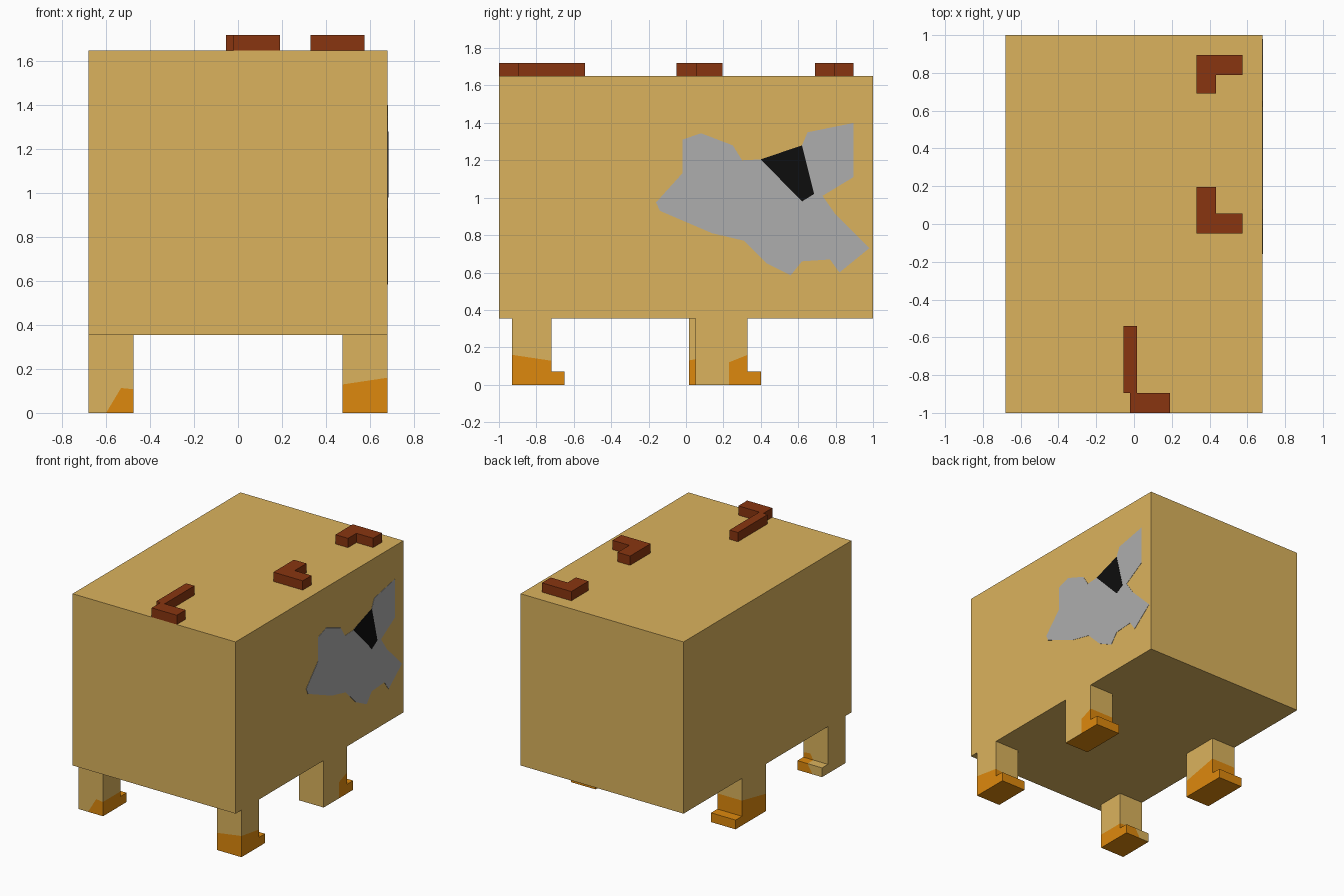
import bpy, bmesh
from mathutils import Vector

if "Cube" in bpy.data.objects:
    bpy.data.objects.remove(bpy.data.objects["Cube"])


def material(name, rgb):
    m = bpy.data.materials.new(name)
    m.diffuse_color = (*rgb, 1)
    m.use_nodes = True
    m.node_tree.nodes["Principled BSDF"].inputs["Base Color"].default_value = m.diffuse_color
    return m


TAN = material("tan", (0.71, 0.45, 0.11))
ORANGE = material("orange", (0.73, 0.25, 0.004))
BROWN = material("brown", (0.25, 0.036, 0.005))
GREY = material("grey", (0.42, 0.42, 0.42))
BLACK = material("black", (0.004, 0.004, 0.004))


def prism(profile, offset):
    """Closed prism: polygon of 3D points swept along an offset."""
    bm = bmesh.new()
    face = bm.faces.new([bm.verts.new(p) for p in profile])
    ext = bmesh.ops.extrude_face_region(bm, geom=[face], use_keep_orig=True)
    moved = [g for g in ext["geom"] if isinstance(g, bmesh.types.BMVert)]
    bmesh.ops.translate(bm, verts=moved, vec=offset)
    bmesh.ops.recalc_face_normals(bm, faces=bm.faces)
    return bm


def finish(name, bm, *mats):
    me = bpy.data.meshes.new(name)
    bm.to_mesh(me)
    bm.free()
    for m in mats:
        me.materials.append(m)
    ob = bpy.data.objects.new(name, me)
    bpy.context.collection.objects.link(ob)
    return ob


# Body block
W, BOTTOM, TOP = 0.68, 0.355, 1.65
finish("body", prism([(-W, -1, BOTTOM), (W, -1, BOTTOM), (W, 1, BOTTOM), (-W, 1, BOTTOM)],
                     (0, 0, TOP - BOTTOM)), TAN)


# Legs: L-shaped side profile with an orange lower part, bounded by cut planes
def leg(name, x, y0, y1, toe, planes):
    prof = [(y0, 0), (toe, 0), (toe, 0.07), (y1, 0.07), (y1, BOTTOM), (y0, BOTTOM)]
    bm = prism([(x, y, z) for y, z in prof], (0.205, 0, 0))
    for co, no in planes:
        bmesh.ops.bisect_plane(bm, geom=bm.verts[:] + bm.edges[:] + bm.faces[:],
                               plane_co=co, plane_no=no)
    bm.normal_update()
    for f in bm.faces:
        c = f.calc_center_median()
        below = all((c - Vector(co)).dot(Vector(no)) < 1e-4 for co, no in planes)
        f.material_index = int(below or f.normal.z < -0.9)
    finish(name, bm, TAN, ORANGE)


leg("front_right_leg", 0.475, -0.93, -0.72, -0.65, [((0.68, -0.93, 0.16), (-0.15, 0.15, 1))])
leg("front_left_leg", -0.68, -0.93, -0.72, -0.65,
    [((-0.5, -0.93, 0.11), (0.1, 0, 1)), ((-0.57, -0.93, 0.05), (-1, 0, 0.6))])
leg("back_right_leg", 0.475, 0.05, 0.33, 0.40,
    [((0.68, 0.23, 0.12), (0, -0.4, 1)), ((0.68, 0.23, 0.05), (0, -1, 0))])
leg("back_left_leg", -0.68, 0.015, 0.305, 0.38, [((-0.68, 0.015, 0.13), (0, -0.2, 1))])


# Raised L-shaped bars on top
bars = {
    "rear_top_bar": [(0.33, 0.69), (0.435, 0.69), (0.435, 0.79), (0.575, 0.79),
                     (0.575, 0.895), (0.33, 0.895)],
    "middle_top_bar": [(0.33, -0.05), (0.575, -0.05), (0.575, 0.055), (0.435, 0.055),
                       (0.435, 0.195), (0.33, 0.195)],
    "front_top_bar": [(-0.02, -1), (0.19, -1), (0.19, -0.895), (0.015, -0.895),
                      (0.015, -0.54), (-0.055, -0.54), (-0.055, -0.895), (-0.02, -0.895)],
}
for name, pts in bars.items():
    finish(name, prism([(x, y, TOP) for x, y in pts], (0, 0, 0.07)), BROWN)


# Coloured patches on the right side
patch = [(-0.02, 1.31), (0.08, 1.345), (0.25, 1.28), (0.30, 1.20), (0.40, 1.205),
         (0.62, 1.28), (0.65, 1.35), (0.895, 1.40), (0.895, 1.11), (0.73, 1.01),
         (0.80, 0.91), (0.98, 0.73), (0.82, 0.60), (0.77, 0.67), (0.62, 0.66),
         (0.56, 0.585), (0.43, 0.65), (0.31, 0.77), (0.14, 0.81), (-0.14, 0.93),
         (-0.16, 0.975), (-0.02, 1.13)]
hole = [(0.40, 1.205), (0.62, 1.28), (0.685, 1.02), (0.62, 0.98)]
finish("side_patch", prism([(W - 0.01, y, z) for y, z in patch], (0.012, 0, 0)), GREY)
finish("dark_patch", prism([(W - 0.01, y, z) for y, z in hole], (0.014, 0, 0)), BLACK)
